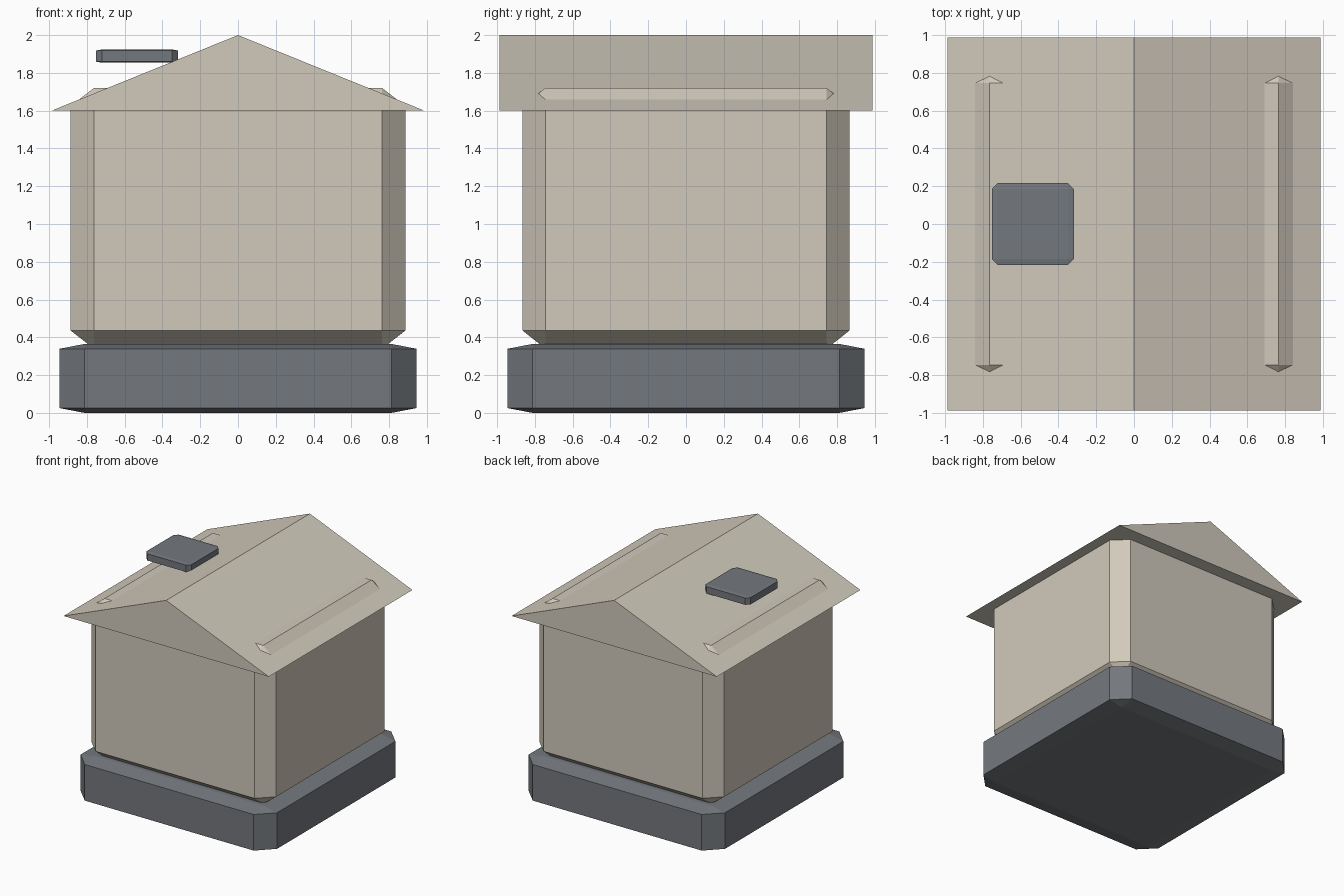
import bpy
import bmesh

cube = bpy.data.objects.get("Cube")
if cube:
    bpy.data.objects.remove(cube, do_unlink=True)


def material(name, colour):
    mat = bpy.data.materials.new(name)
    mat.use_nodes = True
    mat.diffuse_color = (*colour, 1)
    mat.node_tree.nodes["Principled BSDF"].inputs["Base Color"].default_value = (*colour, 1)
    return mat


def finish(name, bm, mat):
    bmesh.ops.recalc_face_normals(bm, faces=bm.faces)
    mesh = bpy.data.meshes.new(name)
    bm.to_mesh(mesh)
    bm.free()
    mesh.materials.append(mat)
    obj = bpy.data.objects.new(name, mesh)
    bpy.context.collection.objects.link(obj)
    return obj


def chamfered_box(name, size, centre, mat, chamfer=0.07):
    """Unit cube chamfered first, then stretched, so the chamfer scales with each side."""
    bm = bmesh.new()
    bmesh.ops.create_cube(bm, size=1)
    bmesh.ops.bevel(bm, geom=bm.edges[:], offset=chamfer, segments=1,
                    affect='EDGES', profile=0.5)
    bmesh.ops.scale(bm, vec=size, verts=bm.verts)
    bmesh.ops.translate(bm, vec=centre, verts=bm.verts)
    return finish(name, bm, mat)


def gable_prism(name, half_width, half_depth, eaves, ridge, mat):
    bm = bmesh.new()
    outline = [(-half_width, eaves), (half_width, eaves), (0, ridge)]
    face = bm.faces.new([bm.verts.new((x, -half_depth, z)) for x, z in outline])
    ext = bmesh.ops.extrude_face_region(bm, geom=[face], use_keep_orig=True)
    moved = [v for v in ext["geom"] if isinstance(v, bmesh.types.BMVert)]
    bmesh.ops.translate(bm, vec=(0, 2 * half_depth, 0), verts=moved)
    return finish(name, bm, mat)


beige = material("warm beige", (0.64, 0.59, 0.50))
slate = material("slate grey", (0.175, 0.188, 0.208))

# Foundation, walls, roof and the small slab hovering over the roof slope
chamfered_box("foundation", (1.89, 1.89, 0.365), (0, 0, 0.1825), slate)
chamfered_box("walls", (1.774, 1.732, 1.38), (0, 0, 1.03), beige)
gable_prism("roof", 0.987, 0.987, 1.6, 2.0, beige)
chamfered_box("roof_slab", (0.433, 0.433, 0.069), (-0.535, 0, 1.889), slate)
